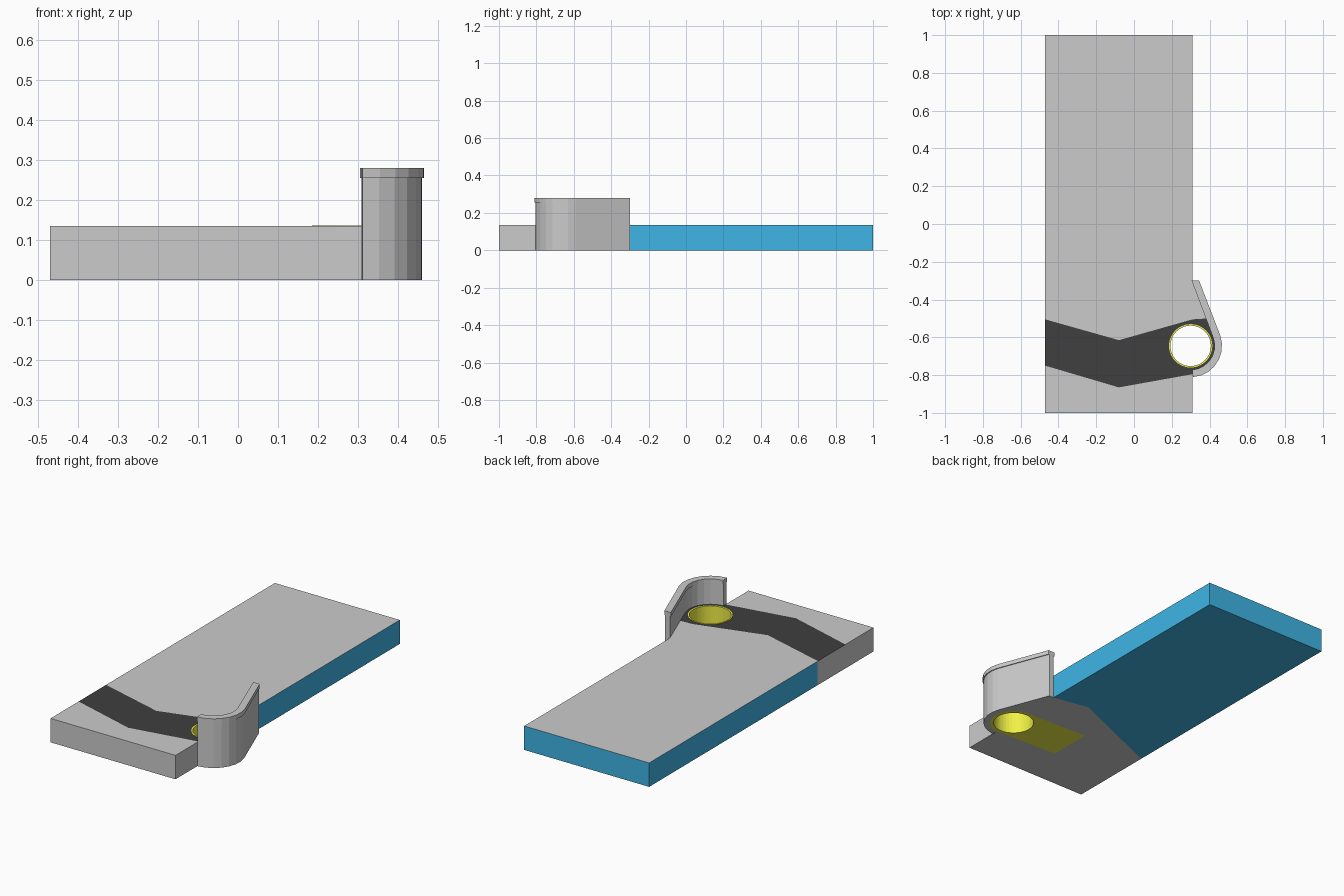
import bpy, bmesh
from math import sin, cos, radians
from mathutils import Vector
from mathutils.geometry import tessellate_polygon

if "Cube" in bpy.data.objects:
    bpy.data.objects.remove(bpy.data.objects["Cube"])

L, M, R, H = -0.47, -0.08, 0.31, 0.135      # slab left, middle, right, height
CX, CY = 0.30, -0.645                       # cup hole centre


def material(name, rgb):
    m = bpy.data.materials.new(name)
    m.diffuse_color = (*rgb, 1)
    m.use_nodes = True
    m.node_tree.nodes["Principled BSDF"].inputs["Base Color"].default_value = m.diffuse_color
    return m


grey = material("grey", (0.59, 0.59, 0.59))
light = material("light_grey", (0.69, 0.69, 0.69))
black = material("black", (0.05, 0.05, 0.05))
blue = material("blue", (0.05, 0.46, 0.79))
yellow = material("yellow", (0.87, 0.87, 0.06))


def arc(r, a0, a1, n):
    return [(CX + r * cos(radians(a0 + (a1 - a0) * i / n)),
             CY + r * sin(radians(a0 + (a1 - a0) * i / n))) for i in range(n + 1)]


def circle(r, n=40):
    return arc(r, 0, 360, n)[:-1]


def finish(name, bm, mat):
    me = bpy.data.meshes.new(name)
    bm.to_mesh(me)
    bm.free()
    me.materials.append(mat)
    ob = bpy.data.objects.new(name, me)
    bpy.context.collection.objects.link(ob)
    return ob


def cap(bm, loops, z, up):
    pts = [p for lp in loops for p in lp]
    vs = [bm.verts.new((x, y, z)) for x, y in pts]
    for t in tessellate_polygon([[Vector((x, y, 0)) for x, y in lp] for lp in loops]):
        f = bm.faces.new([vs[i] for i in t])
        f.normal_update()
        if (f.normal.z > 0) != up:
            f.normal_flip()
    return vs


def panel(name, loops, z, mat, up=True):
    bm = bmesh.new()
    cap(bm, loops, z, up)
    return finish(name, bm, mat)


def prism(name, loops, z0, z1, mat):
    bm = bmesh.new()
    lo, hi = cap(bm, loops, z0, False), cap(bm, loops, z1, True)
    k = 0
    for lp in loops:
        n = len(lp)
        for i in range(n):
            a, b = k + i, k + (i + 1) % n
            bm.faces.new((lo[a], lo[b], hi[b], hi[a]))
        k += n
    bmesh.ops.recalc_face_normals(bm, faces=bm.faces)
    return finish(name, bm, mat)


def side(name, path, mat):
    bm = bmesh.new()
    lo = [bm.verts.new((x, y, 0)) for x, y in path]
    hi = [bm.verts.new((x, y, H)) for x, y in path]
    for i in range(len(path) - 1):
        bm.faces.new((lo[i], lo[i + 1], hi[i + 1], hi[i]))
    return finish(name, bm, mat)


def chevron(y, dip=0.11):
    return [(L, y), (M, y - dip), (R, y)]


# chevron stripes on the top
panel("stripe_back", [[(L, 1), (M, 0.89), (R, 1)]], H, grey)
rows = [1, 0.755, 0.505, 0.257, 0.01, -0.238, -0.505]
for i in range(6):
    panel(f"stripe_{i + 1}", [chevron(rows[i]) + chevron(rows[i + 1])[::-1]],
          H, grey if i % 2 else light)
panel("side_shelf", [[(R, -0.30), (R, -0.505), (0.388, -0.50)]], H, grey)

# black band with the cup hole, and the front panel
front_edge = [(R, -0.795), (M, -0.865), (L, -0.75)]
panel("black_band", [chevron(-0.505) + [(0.388, -0.50)] + arc(0.132, 20, -86, 7) + front_edge,
                     circle(0.113)], H, black)
panel("front_top", [front_edge + [(L, -1), (R, -1)]], H, grey)

# sides of the slab
side("blue_sides", [(R, -0.30), (R, 1), (L, 1), (L, -0.5)], blue)
side("grey_sides", [(L, -0.5), (L, -1), (R, -1), (R, -0.80)], grey)

# underside
pocket = [(M, -0.755), (M, -0.505)] + arc(0.127, 85, -85, 12)
panel("blue_underside", [[(L, -0.5), (0.10, -0.26), (R, -0.30), (R, 1), (L, 1)]], 0, blue, False)
panel("grey_underside", [[(L, -0.5), (0.10, -0.26), (R, -0.30)] + arc(0.132, 20, -86, 7)
                         + [(R, -1), (L, -1)], pocket], 0, grey, False)
panel("yellow_underside", [pocket, circle(0.113)], 0, yellow, False)

# yellow cup lining
prism("cup_lining", [circle(0.115), circle(0.107)], 0, H + 0.002, yellow)


# curved guard wall and its lip
def guard(name, grow, z0, z1):
    outer = arc(0.161 + grow, -86, 20, 7) + [(0.34 + grow, -0.30)]
    inner = [(R - grow, -0.30)] + arc(0.132 - grow, 20, -86, 7)
    prism(name, [outer + inner], z0, z1, grey)


guard("guard_wall", 0, 0, 0.256)
guard("guard_lip", 0.005, 0.256, 0.28)
